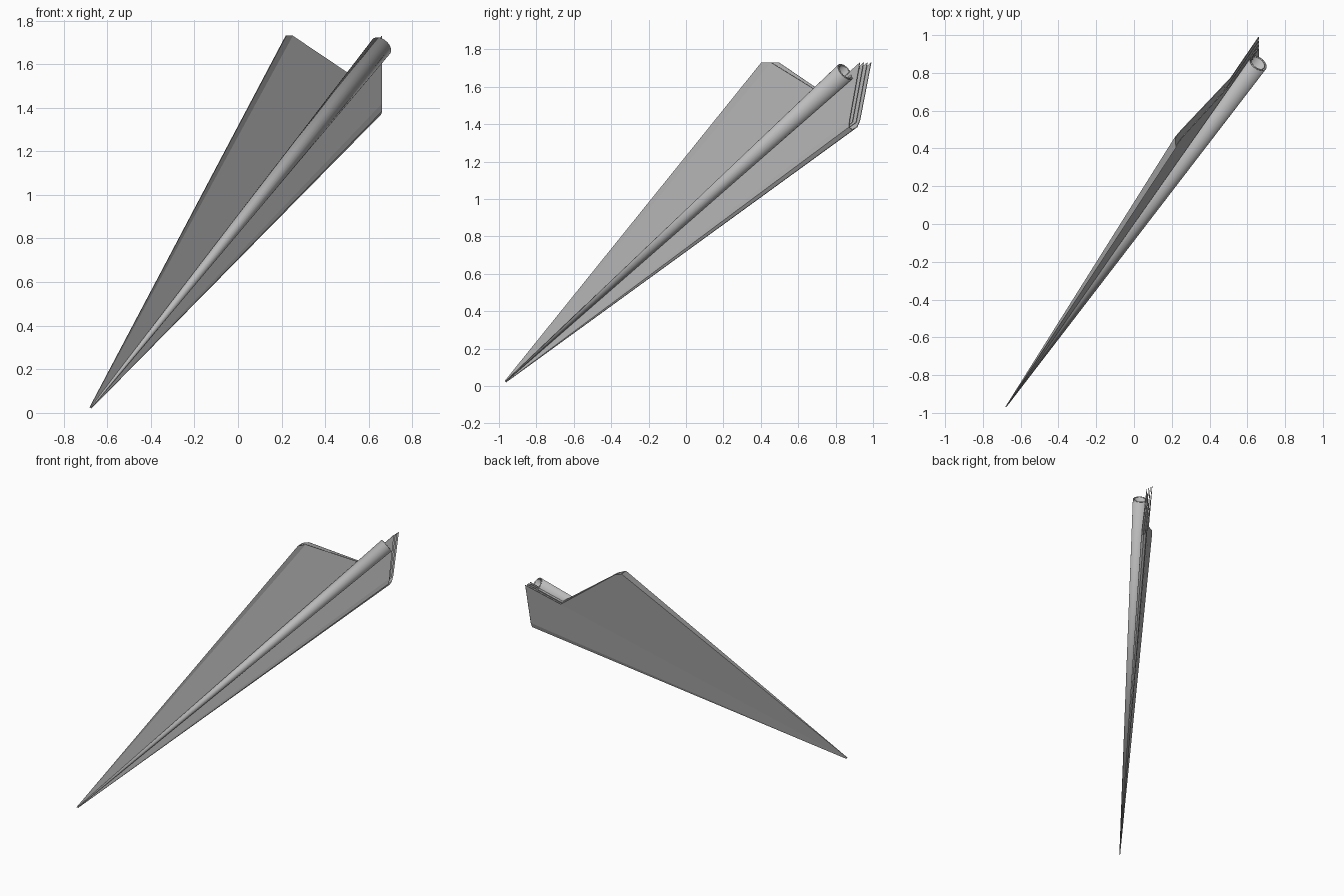
import bpy, math
from mathutils import Vector

cube = bpy.data.objects.get("Cube")
if cube:
    bpy.data.objects.remove(cube)

NOSE = Vector((-0.69, -0.985, 0.005))

paper = bpy.data.materials.new("grey_paper")
paper.use_nodes = True
GREY = (0.5, 0.5, 0.5, 1)
paper.diffuse_color = GREY
paper.node_tree.nodes["Principled BSDF"].inputs["Base Color"].default_value = GREY


def fold(name, tail, smooth=False, tip=0.012):
    """Paper sheet whose tail profile tapers to the nose."""
    tail = [Vector(p) for p in tail]
    n = len(tail)
    verts = tail + [NOSE + (p - NOSE) * tip for p in tail]
    faces = [(i, i + 1, n + i + 1, n + i) for i in range(n - 1)]
    mesh = bpy.data.meshes.new(name)
    mesh.from_pydata(verts, [], faces)
    mesh.materials.append(paper)
    ob = bpy.data.objects.new(name, mesh)
    bpy.context.collection.objects.link(ob)
    if smooth:
        for p in mesh.polygons:
            p.use_smooth = True
    mod = ob.modifiers.new("paper_thickness", 'SOLIDIFY')
    mod.thickness = 0.004
    mod.offset = 0
    return ob


# Body: two sides joined by a rounded keel, with inner layers
fold("body_sides", [(0.66, 0.99, 1.73), (0.655, 0.93, 1.42), (0.655, 0.915, 1.385),
                    (0.655, 0.89, 1.37), (0.66, 0.872, 1.385), (0.66, 0.875, 1.42),
                    (0.66, 0.93, 1.73)])
for i, y in enumerate((0.95, 0.97)):
    fold(f"inner_layer_{i + 1}", [(0.66, y, 1.73), (0.655, y - 0.06, 1.41)])

# Flat wing: back layer, leading fold and front layer
fold("flat_wing", [(0.513, 0.775, 1.541), (0.25, 0.497, 1.73), (0.22, 0.462, 1.73),
                   (0.222, 0.405, 1.73), (0.25, 0.455, 1.73), (0.525, 0.755, 1.545)])

# Other wing rolled into a tapering spiral along the crease
centre = Vector((0.655, 0.85, 1.682))
axis = (centre - NOSE).normalized()
side = Vector((0.766, -0.631, 0.122))
side = (side - axis * side.dot(axis)).normalized()
up = side.cross(axis)
spiral = []
STEPS = 48
for i in range(STEPS + 1):
    a = math.pi + 4 * math.pi * i / STEPS
    r = 0.056 - 0.02 * i / STEPS
    spiral.append(centre + side * r * math.cos(a) + up * r * math.sin(a))
fold("rolled_wing", spiral, smooth=True)
fold("wing_crease", [(0.66, 0.93, 1.70), spiral[0]])
